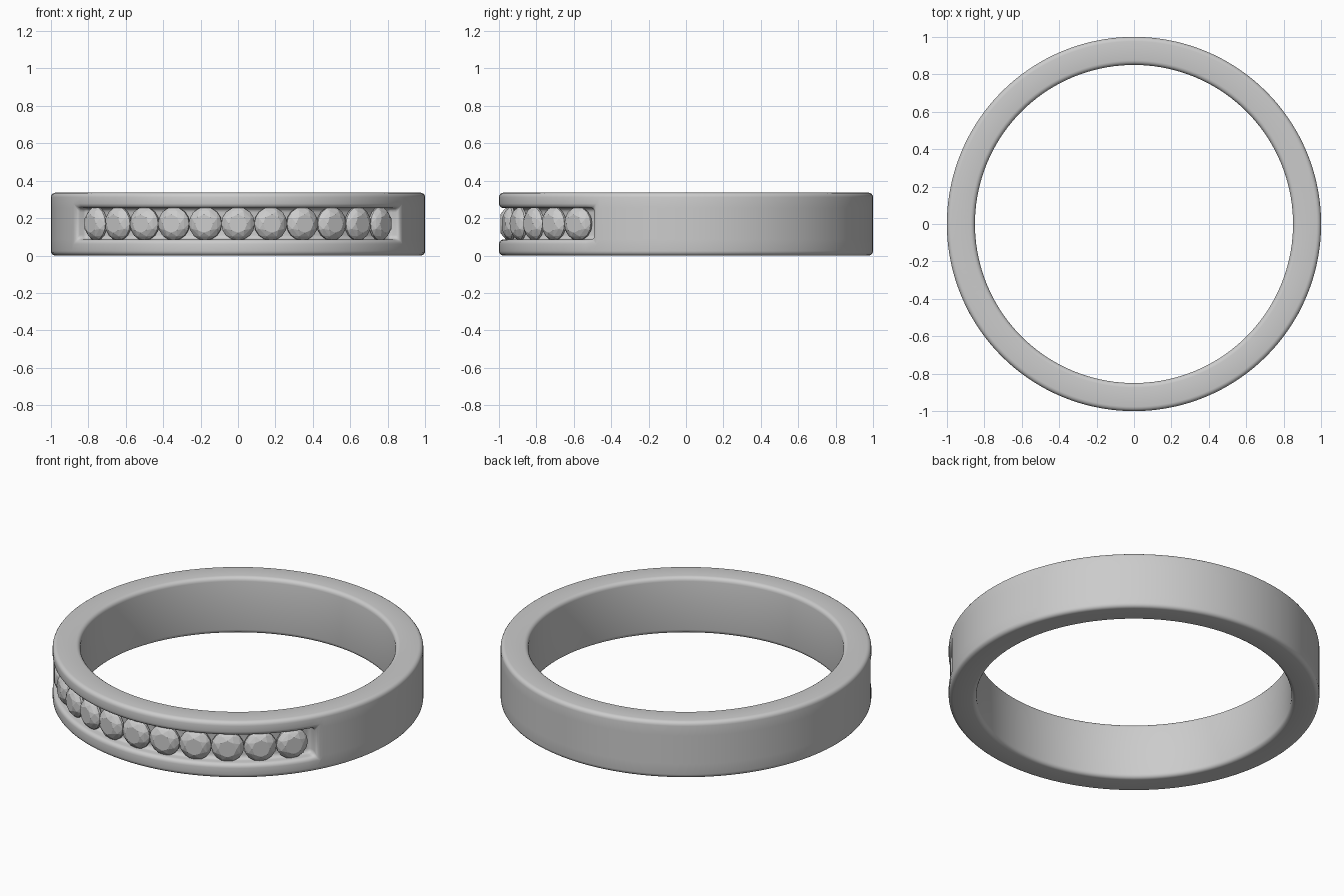
import bpy, bmesh
from math import sin, cos, pi, radians
from mathutils import Vector, Matrix

if "Cube" in bpy.data.objects:
    bpy.data.objects.remove(bpy.data.objects["Cube"])

R_OUT, R_IN, H = 1.0, 0.85, 0.336
Z0, Z1 = 0.086, 0.254            # channel edges
SEG = 144


def finish(bm, name):
    bmesh.ops.recalc_face_normals(bm, faces=bm.faces[:])
    me = bpy.data.meshes.new(name)
    bm.to_mesh(me)
    bm.free()
    ob = bpy.data.objects.new(name, me)
    bpy.context.collection.objects.link(ob)
    return ob


# Band: revolved profile, angle measured from the front (-y)
profile = [(R_OUT, 0), (R_OUT, Z0), (R_OUT, Z1), (R_OUT, H), (R_IN, H), (R_IN, 0)]
bm = bmesh.new()
rings = []
for i in range(SEG):
    a = 2 * pi * i / SEG
    rings.append([bm.verts.new((r * sin(a), -r * cos(a), z)) for r, z in profile])
channel = []
n = len(profile)
for i in range(SEG):
    p, q = rings[i], rings[(i + 1) % SEG]
    for j in range(n):
        k = (j + 1) % n
        f = bm.faces.new((p[j], q[j], q[k], p[k]))
        if j == 1 and (i < SEG // 6 or i >= SEG - SEG // 6):
            channel.append(f)
bmesh.ops.recalc_face_normals(bm, faces=bm.faces[:])

# Stone channel: front 120 degrees pushed inward
res = bmesh.ops.extrude_face_region(bm, geom=channel)
for v in [g for g in res["geom"] if isinstance(g, bmesh.types.BMVert)]:
    v.co.x *= 0.93
    v.co.y *= 0.93
left = [f for f in channel if f.is_valid]
if left:
    bmesh.ops.delete(bm, geom=left, context='FACES')
bmesh.ops.recalc_face_normals(bm, faces=bm.faces[:])

# Rounded edges
sharp = [e for e in bm.edges if len(e.link_faces) == 2 and e.calc_face_angle() > radians(40)]
bmesh.ops.bevel(bm, geom=sharp, offset=0.024, segments=4, profile=0.5,
                affect='EDGES', clamp_overlap=True)
band = finish(bm, "ring_band")
bpy.context.view_layer.objects.active = band
band.select_set(True)
bpy.ops.object.shade_smooth_by_angle(angle=radians(40))


# Faceted round stone, table facing local +z
def stone(name, angle):
    bm = bmesh.new()
    r = 0.089
    for count, rad, h, off in ((8, 0.55, 0.034, 0), (8, 0.82, 0.021, 0.5),
                               (16, 1.0, 0.0, 0), (16, 1.0, -0.012, 0)):
        for i in range(count):
            a = 2 * pi * (i + off) / count
            bm.verts.new((r * rad * cos(a), r * rad * sin(a), h))
    bm.verts.new((0, 0, -0.075))
    bmesh.ops.convex_hull(bm, input=bm.verts[:])
    bmesh.ops.dissolve_limit(bm, angle_limit=radians(1), verts=bm.verts[:], edges=bm.edges[:])
    ob = finish(bm, name)
    ob.matrix_world = (Matrix.Translation((0, 0, (Z0 + Z1) / 2)) @ Matrix.Rotation(angle, 4, 'Z')
                       @ Matrix.Translation((0, -0.958, 0)) @ Matrix.Rotation(pi / 2, 4, 'X'))


for i in range(11):
    stone(f"stone_{i + 1}", radians(10.55 * (i - 5)))
